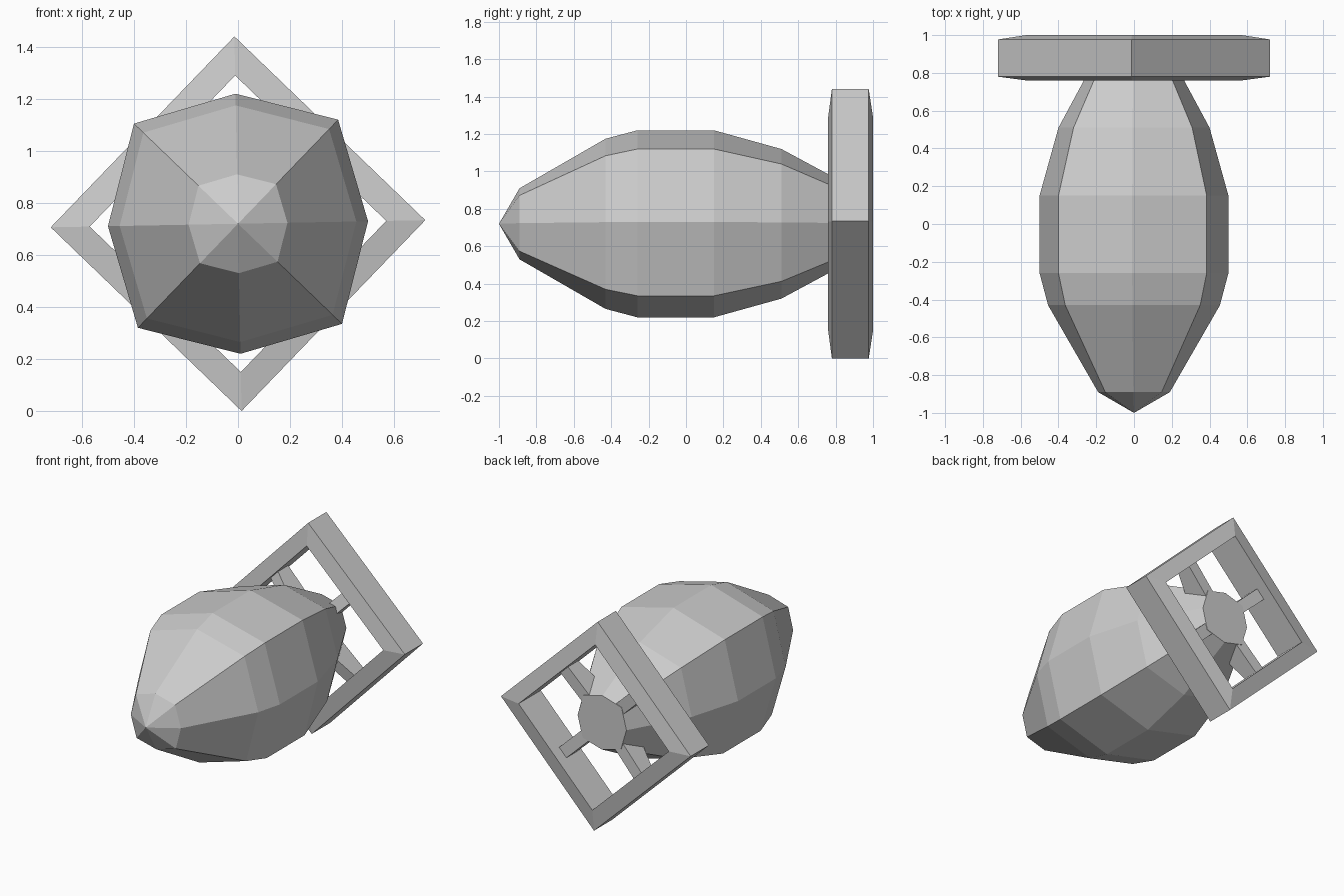
import bpy, bmesh
from math import cos, sin, radians

if "Cube" in bpy.data.objects:
    bpy.data.objects.remove(bpy.data.objects["Cube"])

CZ = 0.72                # height of the long axis
TWIST = radians(1.1)     # slight roll of the whole model


def point(r, angle, y):
    a = radians(angle) + TWIST
    return (r * cos(a), y, CZ + r * sin(a))


def finish(name, bm):
    bmesh.ops.recalc_face_normals(bm, faces=bm.faces[:])
    mesh = bpy.data.meshes.new(name)
    bm.to_mesh(mesh)
    bm.free()
    obj = bpy.data.objects.new(name, mesh)
    bpy.context.collection.objects.link(obj)
    return obj


def bridge(bm, a, b):
    n = len(a)
    for i in range(n):
        j = (i + 1) % n
        bm.faces.new((a[i], a[j], b[j], b[i]))


# Body: eight-sided shell with slightly longer diagonal corners
bm = bmesh.new()
profile = [(-0.89, 0.19), (-0.43, 0.455), (-0.26, 0.5), (0.15, 0.5),
           (0.51, 0.40), (0.77, 0.26), (0.91, 0.185)]
rings = []
for y, r in profile:
    rings.append([bm.verts.new(point(r * (1.11 if k % 2 else 1), k * 45, y))
                  for k in range(8)])
for a, b in zip(rings, rings[1:]):
    bridge(bm, a, b)
tip = bm.verts.new((0, -1, CZ))
for k in range(8):
    bm.faces.new((tip, rings[0][k], rings[0][(k + 1) % 8]))
bm.faces.new(rings[-1])
finish("body", bm)

# Tail frame: diamond of four bars, deeper on the inner side
bm = bmesh.new()
section = [(0.72, 0.78), (0.72, 0.977), (0.57, 1.0), (0.57, 0.76)]
loops = [[bm.verts.new(point(r, k * 90, y)) for r, y in section] for k in range(4)]
for k in range(4):
    bridge(bm, loops[k], loops[(k + 1) % 4])
finish("tail_frame", bm)

# Tail fins: struts from the body to the middle of each frame bar
fin_profile = [(0.15, 0.905), (0.405, 0.92), (0.405, 0.81), (0.22, 0.75)]
half = 0.04
for k in range(4):
    bm = bmesh.new()
    a = radians(45 + 90 * k) + TWIST
    sides = []
    for s in (-half, half):
        sides.append([bm.verts.new((r * cos(a) - s * sin(a), y,
                                    CZ + r * sin(a) + s * cos(a)))
                      for r, y in fin_profile])
    bridge(bm, *sides)
    for side in sides:
        bm.faces.new(side)
    finish(f"tail_fin_{k + 1}", bm)
